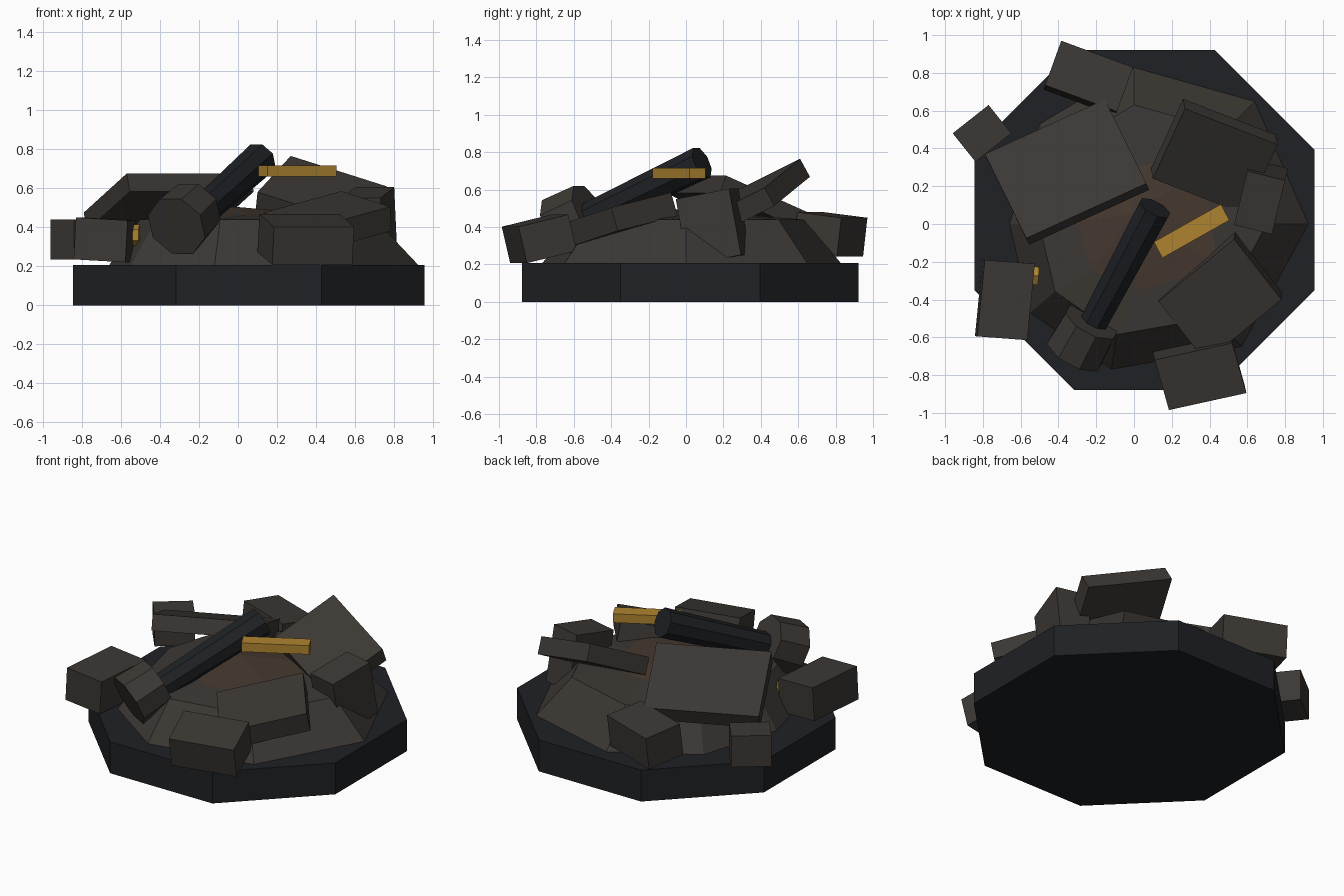
import bpy, bmesh, math
from mathutils import Vector

if "Cube" in bpy.data.objects:
    bpy.data.objects.remove(bpy.data.objects["Cube"])


def material(name, rgb):
    m = bpy.data.materials.new(name)
    m.diffuse_color = (*rgb, 1)
    m.use_nodes = True
    m.node_tree.nodes["Principled BSDF"].inputs["Base Color"].default_value = m.diffuse_color
    return m


DARK = material("dark_metal", (0.013, 0.015, 0.018))
RUBBLE = material("rubble", (0.045, 0.039, 0.034))
SCORCH = material("scorched_earth", (0.060, 0.041, 0.029))
BRASS = material("brass", (0.42, 0.23, 0.03))


def finish(name, bm, mat):
    bmesh.ops.recalc_face_normals(bm, faces=bm.faces)
    me = bpy.data.meshes.new(name)
    bm.to_mesh(me)
    bm.free()
    me.materials.append(mat)
    ob = bpy.data.objects.new(name, me)
    bpy.context.collection.objects.link(ob)
    return ob


def loft(name, rings, mat, apex=None):
    """Skin a stack of equal-sized rings; close with flat caps or an apex fan."""
    bm = bmesh.new()
    vs = [[bm.verts.new(p) for p in ring] for ring in rings]
    n = len(vs[0])
    for a, b in zip(vs, vs[1:]):
        for i in range(n):
            j = (i + 1) % n
            bm.faces.new((a[i], a[j], b[j], b[i]))
    bm.faces.new(vs[0][::-1])
    if apex:
        tip = bm.verts.new(apex)
        for i in range(n):
            bm.faces.new((vs[-1][i], vs[-1][(i + 1) % n], tip))
    else:
        bm.faces.new(vs[-1])
    return finish(name, bm, mat)


def slab(name, corner, u, v, thick, mat=RUBBLE):
    """Box hung below a tilted top face given by a corner and two edges."""
    c, u, v = Vector(corner), Vector(u), Vector(v)
    d = u.cross(v).normalized() * thick
    if d.z > 0:
        d = -d
    top = [c, c + u, c + u + v, c + v]
    return loft(name, [[p + d for p in top], top], mat)


def rod(name, a, b, r1, r2, sides, mat):
    """Faceted cylinder between two points."""
    a, b = Vector(a), Vector(b)
    axis = b - a
    q = axis.to_track_quat('Z', 'Y')
    angles = [2 * math.pi * (i + 0.5) / sides for i in range(sides)]
    ring = lambda c, r: [c + q @ Vector((r * math.cos(t), r * math.sin(t), 0)) for t in angles]
    return loft(name, [ring(a, r1), ring(b, r2)], mat)


# octagonal foundation
rod("foundation", (0.055, 0.022, 0), (0.055, 0.022, 0.207), 0.974, 0.974, 8, DARK)

# rubble mound with a scorched crown
foot = [(0.925, 0), (0.64, 0.65), (0, 0.83), (-0.5, 0.53),
        (-0.66, 0), (-0.55, -0.47), (-0.12, -0.77), (0.57, -0.65)]
crown = [(0.41, 0.02), (0.34, 0.28), (0.09, 0.32), (-0.18, 0.24),
         (-0.30, 0.015), (-0.22, -0.25), (0.05, -0.35), (0.44, -0.22)]
crown_ring = [(x, y, 0.465) for x, y in crown]
loft("rubble_mound", [[(x, y, 0.205) for x, y in foot],
                      [(x * 0.76, y * 0.76, 0.44) for x, y in foot],
                      crown_ring], RUBBLE)
loft("scorched_crown", [crown_ring], SCORCH, apex=(-0.02, 0.05, 0.505))

# fallen armour plates
slab("plate_left", (-0.57, -0.075, 0.675), (0.635, 0.29, 0), (-0.22, 0.445, -0.20), 0.10)
slab("plate_back", (0.27, 0.61, 0.765), (0.49, -0.19, -0.155), (-0.17, -0.37, -0.185), 0.11)
slab("plate_right", (0.13, -0.41, 0.475), (0.40, 0.33, 0.11), (0.25, -0.32, -0.08), 0.13)

# broken blocks around the rim
slab("block_front", (0.11, -0.72, 0.467), (0.41, 0.09, 0), (0.075, -0.265, -0.065), 0.20)
slab("block_left", (-0.79, -0.19, 0.45), (0.265, -0.02, -0.015), (-0.04, -0.405, 0), 0.215)
slab("block_back_left", (-0.96, 0.48, 0.44), (0.19, 0.15, 0), (0.12, -0.15, 0), 0.205)
slab("block_back", (-0.385, 0.97, 0.45), (0.38, -0.14, 0), (-0.085, -0.235, 0.03), 0.21)
slab("block_right", (0.60, 0.28, 0.605), (0.20, -0.05, 0), (-0.07, -0.285, -0.055), 0.36)

# toppled barrel and its thick sleeve
rod("barrel", (-0.24, -0.57, 0.43), (0.11, 0.085, 0.745), 0.078, 0.092, 8, DARK)
rod("barrel_sleeve", (-0.315, -0.685, 0.405), (-0.225, -0.52, 0.49), 0.165, 0.155, 8, RUBBLE)

# brass fragments
slab("brass_strip", (0.105, -0.095, 0.717), (0.355, 0.20, 0), (0.045, -0.085, 0), 0.058, BRASS)
rod("brass_casing", (-0.64, -0.265, 0.36), (-0.505, -0.275, 0.36), 0.055, 0.055, 6, BRASS)
